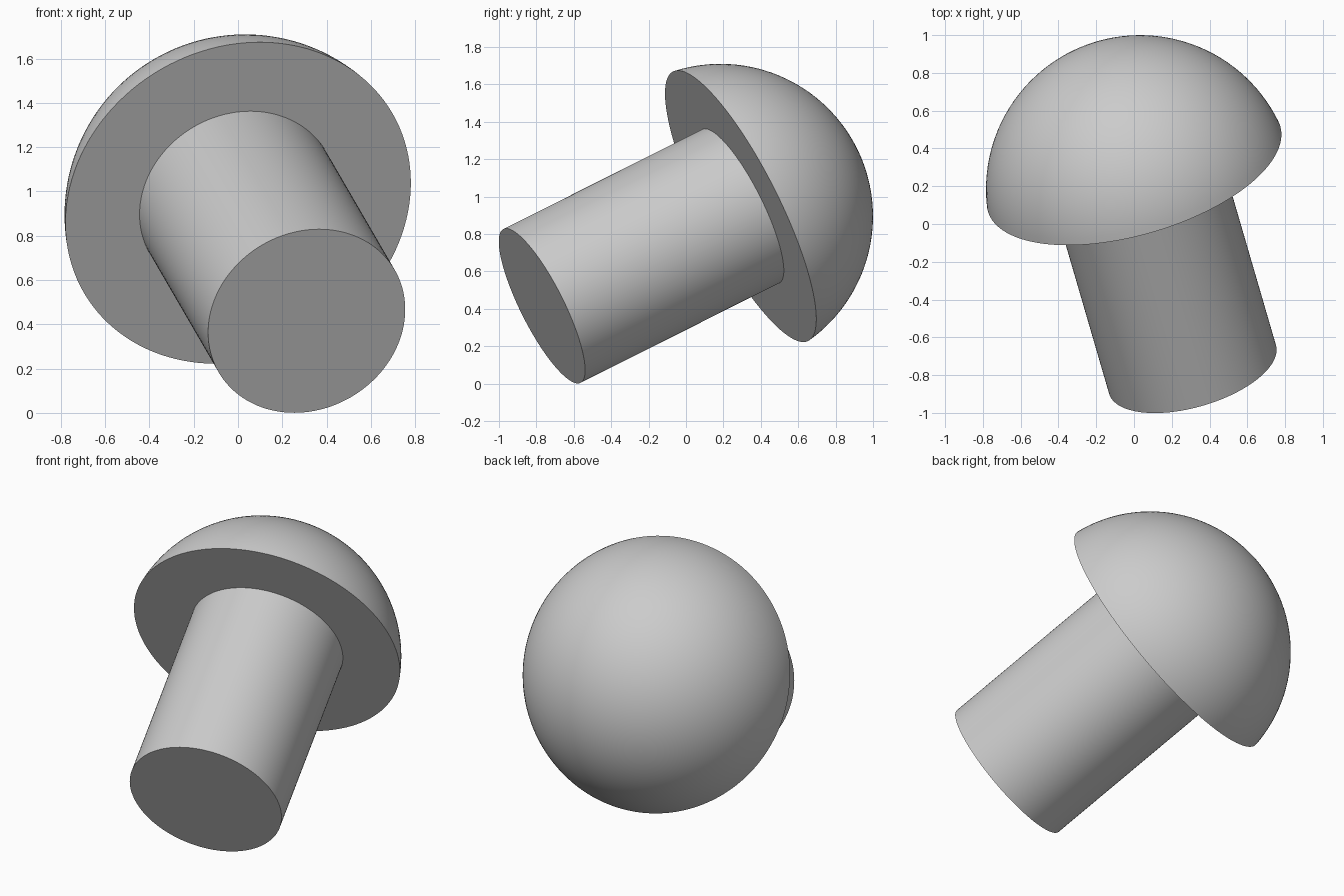
import bpy, bmesh
from math import sin, cos, pi, asin, hypot, radians
from mathutils import Vector

cube = bpy.data.objects.get("Cube")
if cube:
    bpy.data.objects.remove(cube, do_unlink=True)

# Main dimensions
STEM_R, STEM_LEN = 0.46, 1.228
HEAD_R, SPHERE_DROP = 0.806, 0.125     # dome sphere centre sits below the rim
BASE = Vector((0.31, -0.77, 0.415))    # centre of the stem's free end
AXIS = Vector((-0.252, 0.865, 0.434)).normalized()
SEGMENTS, DOME_STEPS = 128, 32

# Plain grey material
grey = bpy.data.materials.new("plain grey")
grey.use_nodes = True
colour = (0.6, 0.6, 0.6, 1)
grey.diffuse_color = colour
grey.node_tree.nodes["Principled BSDF"].inputs["Base Color"].default_value = colour

# Half profile: stem end, stem side, flat underside, then the domed head
profile = [(0, 0), (STEM_R, 0), (STEM_R, STEM_LEN)]
sphere_r = hypot(HEAD_R, SPHERE_DROP)
start = asin(SPHERE_DROP / sphere_r)
for i in range(DOME_STEPS + 1):
    a = start + (pi / 2 - start) * i / DOME_STEPS
    profile.append((sphere_r * cos(a), STEM_LEN - SPHERE_DROP + sphere_r * sin(a)))

# Turn the profile into a closed solid
bm = bmesh.new()
points = [bm.verts.new((r, 0, z)) for r, z in profile]
edges = [bm.edges.new(pair) for pair in zip(points, points[1:])]
bmesh.ops.spin(bm, geom=points + edges, axis=(0, 0, 1), cent=(0, 0, 0),
               angle=2 * pi, steps=SEGMENTS, use_merge=True)
bmesh.ops.remove_doubles(bm, verts=bm.verts, dist=0.0001)
bmesh.ops.recalc_face_normals(bm, faces=bm.faces)
mesh = bpy.data.meshes.new("dome_headed_pin")
bm.to_mesh(mesh)
bm.free()
mesh.materials.append(grey)

# Tilt the pin into place, smooth with sharp rims
pin = bpy.data.objects.new("dome_headed_pin", mesh)
bpy.context.collection.objects.link(pin)
pin.location = BASE
pin.rotation_euler = AXIS.to_track_quat('Z', 'Y').to_euler()
bpy.context.view_layer.objects.active = pin
pin.select_set(True)
bpy.ops.object.shade_smooth_by_angle(angle=radians(35))
